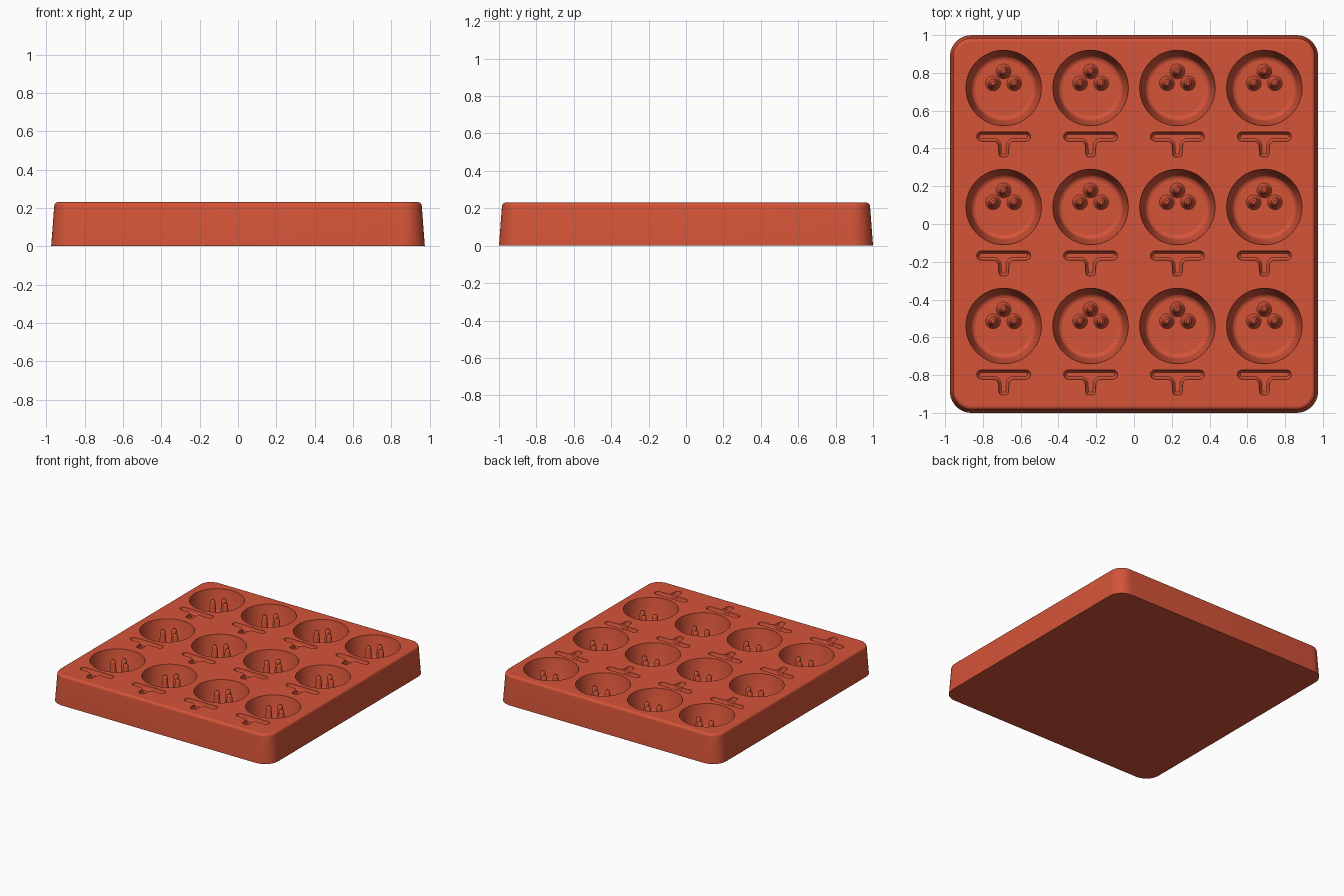
import bpy, bmesh, math
from mathutils import Matrix, Vector

cube = bpy.data.objects.get("Cube")
if cube:
    bpy.data.objects.remove(cube, do_unlink=True)

# Single flat colour
clay = bpy.data.materials.new("terracotta_red")
clay.use_nodes = True
COLOUR = (0.66, 0.088, 0.04, 1)
clay.diffuse_color = COLOUR
clay.node_tree.nodes["Principled BSDF"].inputs["Base Color"].default_value = COLOUR

HEIGHT = 0.23
COLUMNS = [-0.69, -0.23, 0.23, 0.69]
ROWS = [0.72, 0.09, -0.54]
CELLS = [(x, y) for y in ROWS for x in COLUMNS]
PINS = [(-0.056, 0.025), (0, 0.088), (0.056, 0.025)]


def arc(cx, cy, r, start, end, steps=6):
    angles = [math.radians(start + (end - start) * i / steps) for i in range(steps + 1)]
    return [(cx + r * math.cos(a), cy + r * math.sin(a)) for a in angles]


def loft(bm, rings):
    """Skin a stack of equal point rings and cap both ends."""
    loops = [[bm.verts.new(p) for p in ring] for ring in rings]
    for low, high in zip(loops, loops[1:]):
        for i in range(len(low)):
            j = (i + 1) % len(low)
            bm.faces.new((low[i], low[j], high[j], high[i]))
    bm.faces.new(loops[0][::-1])
    bm.faces.new(loops[-1])


def lathe(bm, x, y, profile, sides):
    loft(bm, [[(x + px, y + py, z) for px, py in arc(0, 0, r, 0, 360, sides)[:-1]]
              for r, z in profile])


def make_object(name, bm):
    bmesh.ops.recalc_face_normals(bm, faces=bm.faces)
    mesh = bpy.data.meshes.new(name)
    bm.to_mesh(mesh)
    bm.free()
    mesh.materials.append(clay)
    ob = bpy.data.objects.new(name, mesh)
    bpy.context.collection.objects.link(ob)
    return ob


def smooth(ob):
    bpy.ops.object.select_all(action='DESELECT')
    ob.select_set(True)
    bpy.context.view_layer.objects.active = ob
    bpy.ops.object.shade_smooth_by_angle(angle=math.radians(35))
    for p in ob.data.polygons:
        if abs(p.normal.z) > 0.999:
            p.use_smooth = False


def rounded_rectangle(inset, z):
    w, d, r = 0.975 - inset, 1 - inset, 0.115 - inset
    corners = [(1, 1, 0), (-1, 1, 90), (-1, -1, 180), (1, -1, 270)]
    return [(x, y, z) for sx, sy, a in corners
            for x, y in arc(sx * (w - r), sy * (d - r), r, a, a + 90, 10)]


# Tray body: drafted sides and a rounded top edge
bm = bmesh.new()
edge = [(0.016 + 0.02 - x, z) for x, z in arc(0, HEIGHT - 0.02, 0.02, 0, 90, 5)]
loft(bm, [rounded_rectangle(i, z) for i, z in [(0, 0)] + edge])
tray = make_object("tray", bm)

# Cutter: round cavities
bm = bmesh.new()
cavity = [(0.148, 0.05), (0.16, 0.053), (0.168, 0.06), (0.174, 0.075),
          (0.2, HEIGHT), (0.202, HEIGHT + 0.01)]
for x, y in CELLS:
    lathe(bm, x, y, cavity, 48)

# Cutter: T-shaped grooves below each cavity
half = (arc(0.012, -0.353, 0.012, -90, 0, 3)[:-1] + [(0.026, -0.345)]
        + arc(0.054, -0.308, 0.026, 180, 90, 5)
        + arc(0.118, -0.257, 0.025, -90, 90, 8))
outline = half + [(-x, y) for x, y in reversed(half)]
for x, y in CELLS:
    verts = [bm.verts.new((x + px, y + py, HEIGHT + 0.01)) for px, py in outline]
    lid = bm.faces.new(verts)
    floor = bmesh.ops.extrude_face_region(bm, geom=[lid])["geom"]
    new_verts = [g for g in floor if isinstance(g, bmesh.types.BMVert)]
    bottom = next(g for g in floor if isinstance(g, bmesh.types.BMFace))
    bmesh.ops.translate(bm, verts=new_verts, vec=(0, 0, -0.01))
    bottom.normal_update()
    if bottom.normal.z > 0:
        bottom.normal_flip()
    for thickness, depth in [(0.005, 0.022), (0.004, 0.008), (0.006, 0.005)]:
        bmesh.ops.inset_region(bm, faces=[bottom], thickness=thickness, depth=0,
                               use_even_offset=True)
        bmesh.ops.translate(bm, verts=bottom.verts[:], vec=(0, 0, -depth))
cutter = make_object("cavity_cutter", bm)
cutter.hide_render = True

# Carve the tray, then drop the cutter
carve = tray.modifiers.new("carve", 'BOOLEAN')
carve.operation = 'DIFFERENCE'
carve.solver = 'EXACT'
carve.object = cutter
bpy.context.view_layer.objects.active = tray
bpy.ops.object.modifier_apply(modifier=carve.name)
bpy.data.objects.remove(cutter, do_unlink=True)
smooth(tray)

# Three tapered pins standing in every cavity
bm = bmesh.new()
pin = [(0.042, 0.048), (0.036, 0.053), (0.031, 0.065), (0.028, 0.085),
       (0.019, 0.195), (0.016, 0.206), (0.009, 0.212)]
for x, y in CELLS:
    for px, py in PINS:
        lathe(bm, x + px, y + py, pin, 16)
smooth(make_object("cavity_pins", bm))
